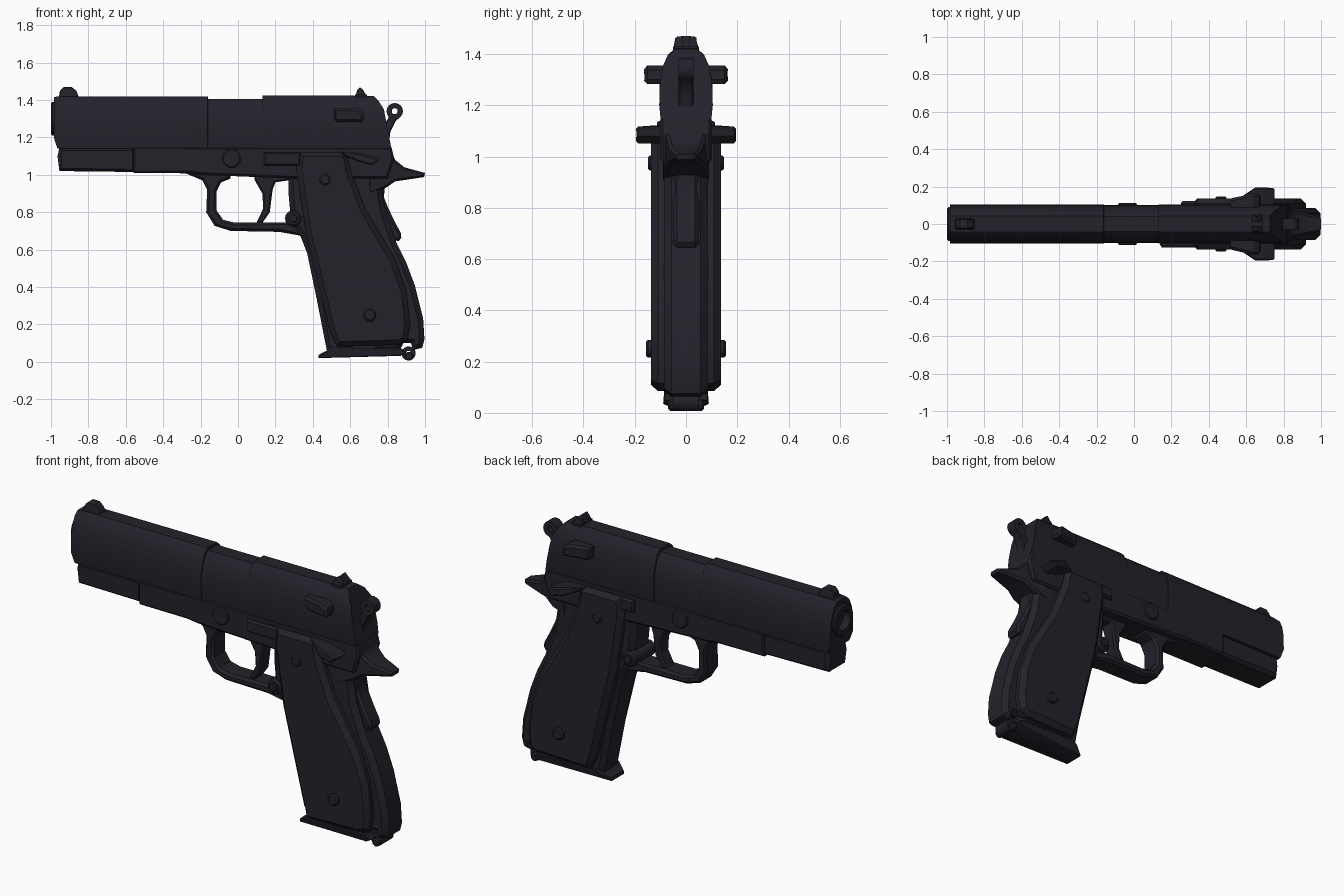
import bpy, bmesh, math
from mathutils import Matrix

if "Cube" in bpy.data.objects:
    bpy.data.objects.remove(bpy.data.objects["Cube"])

steel = bpy.data.materials.new("dark_gunmetal")
steel.diffuse_color = (0.017, 0.016, 0.024, 1)
steel.use_nodes = True
steel.node_tree.nodes["Principled BSDF"].inputs["Base Color"].default_value = steel.diffuse_color


def finish(name, bm, mirror=False):
    bmesh.ops.recalc_face_normals(bm, faces=bm.faces[:])
    me = bpy.data.meshes.new(name)
    bm.to_mesh(me)
    bm.free()
    ob = bpy.data.objects.new(name, me)
    bpy.context.collection.objects.link(ob)
    me.materials.append(steel)
    if mirror:
        m = ob.modifiers.new("mirror", 'MIRROR')
        m.use_axis = (False, True, False)
    bpy.ops.object.select_all(action='DESELECT')
    bpy.context.view_layer.objects.active = ob
    ob.select_set(True)
    bpy.ops.object.shade_smooth_by_angle(angle=math.radians(28))
    return ob


def prism(name, pts, w, y0=None, chamfer=0.0, mirror=False):
    """Side profile (x, z) extruded in y to half width w (number or function), with chamfered caps."""
    half = w if callable(w) else (lambda x, z: w)
    bm = bmesh.new()
    outer = [bm.verts.new((x, -(half(x, z) - chamfer), z)) for x, z in pts]
    inner = [bm.verts.new((x, half(x, z) - chamfer if y0 is None else -y0, z)) for x, z in pts]
    n = len(pts)
    for i in range(n):
        j = (i + 1) % n
        bm.faces.new((outer[i], outer[j], inner[j], inner[i]))
    caps = [bm.faces.new(outer)]
    back = bm.faces.new(inner[::-1])
    if y0 is None:
        caps.append(back)
    bmesh.ops.recalc_face_normals(bm, faces=bm.faces[:])
    if chamfer:
        bmesh.ops.inset_region(bm, faces=caps, thickness=chamfer, depth=chamfer)
    return finish(name, bm, mirror)


def loft(name, rings):
    bm = bmesh.new()
    vs = [[bm.verts.new(p) for p in r] for r in rings]
    n = len(vs[0])
    for a, b in zip(vs, vs[1:]):
        for i in range(n):
            j = (i + 1) % n
            bm.faces.new((a[i], a[j], b[j], b[i]))
    bm.faces.new(vs[0])
    bm.faces.new(vs[-1][::-1])
    return finish(name, bm)


def circle(cx, cz, r, n=16):
    return [(cx + r * math.cos(2 * math.pi * i / n), cz + r * math.sin(2 * math.pi * i / n)) for i in range(n)]


def rect(x0, x1, z0, z1):
    return [(x0, z0), (x1, z0), (x1, z1), (x0, z1)]


def ring(name, x, z, major, minor, width):
    """Eyelet whose hole runs along y."""
    bm = bmesh.new()
    n = 16
    prof = [(-minor, -width), (minor, -width), (minor, width), (-minor, width)]
    vs = []
    for i in range(n):
        a = 2 * math.pi * i / n
        vs.append([bm.verts.new((x + (major + r) * math.cos(a), y, z + (major + r) * math.sin(a))) for r, y in prof])
    for i in range(n):
        a, b = vs[i], vs[(i + 1) % n]
        for k in range(4):
            bm.faces.new((a[k], a[(k + 1) % 4], b[(k + 1) % 4], b[k]))
    return finish(name, bm)


# Slide: rounded section, lower top at the ejection port, slanted rear
side = [(0.098, 1.14), (0.104, 1.2), (0.102, 1.29), (0.09, 1.35), (0.07, 1.395), (0.042, 1.42)]


def section(xf, s=1.0):
    half = [(y * (1 - (1 - s) * 0.5), 1.14 + (z - 1.14) * s) for y, z in side]
    loop = half + [(-y, z) for y, z in reversed(half)]
    return [(xf(z), y, z) for y, z in loop]


def flat(x):
    return lambda z: x


def nose(z):
    return -0.985 if z > 1.19 else -0.965


def rear(z):
    return 0.82 - (z - 1.14) * 0.19 - max(0, z - 1.37) * 0.8


slide = loft("slide", [section(nose, 0.985), section(flat(-0.955)), section(flat(-0.162)),
                       section(flat(-0.16), 0.95), section(flat(0.13), 0.95),
                       section(flat(0.132), 1.01), section(flat(0.62), 1.01), section(rear)])

# Muzzle bushing with an open bore
MZ = 1.3


def tube(x, r):
    return [(x, y, z) for y, z in circle(0, MZ, r)]


cutter = loft("bore_cutter", [tube(-1.1, 0.06), tube(-0.85, 0.06)])
cutter.hide_render = True
cutter.hide_viewport = True
cut = slide.modifiers.new("bore", 'BOOLEAN')
cut.object = cutter
cut.operation = 'DIFFERENCE'
loft("muzzle_bushing", [tube(-0.96, 0.09), tube(-0.992, 0.09), tube(-1.0, 0.082),
                        tube(-1.0, 0.055), tube(-0.87, 0.052)])

# Frame and front dust cover
prism("dust_cover", [(-0.955, 1.145), (-0.965, 1.1), (-0.955, 1.02), (-0.55, 1.015), (-0.55, 1.145)], 0.092, chamfer=0.02)
prism("frame", [(-0.56, 1.148), (0.82, 1.148), (0.835, 1.09), (0.8, 0.98), (0.3, 0.98), (-0.2, 1.0), (-0.26, 1.008),
                (-0.56, 1.01)], 0.102, chamfer=0.012)

# Trigger guard and trigger
prism("trigger_guard", [(-.28, 1.008), (-.19, .97), (-.165, .92), (-.17, .80), (-.125, .727), (-.04, .70), (.22, .695),
                        (.36, .67), (.36, .745), (-.02, .745), (-.08, .76), (-.115, .81), (-.115, .91), (-.09, .96),
                        (-.04, .98), (-.04, 1.04), (-.28, 1.04)], 0.062, chamfer=0.014)
prism("trigger", [(.085, 1.0), (.09, .97), (.13, .9), (.135, .82), (.095, .735), (.125, .735), (.17, .80), (.185, .92),
                  (.2, .96), (.27, .97), (.27, 1.0)], 0.042, chamfer=0.01)

# Grip body with backstrap
prism("grip_body", [(.27, 1.06), (.27, .9), (.285, .74), (.335, .67), (.37, .58), (.42, .34), (.475, .06), (.86, .055),
                    (.885, .1), (.925, .1), (.935, .062), (.985, .075), (.997, .12), (.99, .23), (.945, .41),
                    (.9, .53), (.85, .63), (.79, .8), (.77, .92), (.8, 1.06)], 0.085, chamfer=0.028)

# Beavertail and grip safety, narrowing towards the rear
prism("beavertail", [(.7, 1.14), (.815, 1.13), (.84, 1.08), (.89, 1.04), (1.0, 1.01), (.995, .988), (.91, .975),
                     (.84, .965), (.79, .93), (.7, .9)],
      lambda x, z: 0.09 - max(0, x - 0.78) * 0.23, chamfer=0.012)
prism("grip_safety", [(.74, .95), (.785, .93), (.78, .88), (.80, .83), (.835, .755), (.87, .69), (.873, .665),
                      (.86, .645), (.82, .655), (.72, .7)], 0.05, chamfer=0.014)

# Grip panels and their screws
prism("grip_panel", [(.33, 1.12), (.58, 1.12), (.61, 1.0), (.65, .9), (.68, .82), (.75, .7), (.84, .55), (.9, .38),
                     (.92, .2), (.905, .115), (.86, .09), (.53, .085), (.495, .15), (.365, .68), (.312, 1.03)],
      0.137, y0=0.05, chamfer=0.028, mirror=True)
prism("upper_screw", circle(.465, .975, .03, 12), 0.148, y0=0.1, chamfer=0.008, mirror=True)
prism("lower_screw", circle(.705, .25, .034, 12), 0.157, y0=0.1, chamfer=0.008, mirror=True)

# Magazine base and lanyard loop
prism("magazine_base", [(.43, .02), (.87, .032), (.9, .05), (.87, .075), (.5, .085), (.475, .06), (.432, .038)],
      lambda x, z: 0.06 if x < 0.45 else 0.088, chamfer=0.006)
ring("lanyard_loop", .912, .045, .026, .012, .05)
prism("lanyard_pin", circle(.915, .031, .024, 10), 0.07, chamfer=0.008)

# Side controls
prism("slide_pin", circle(-.035, 1.088, .05, 20), 0.113, y0=0.08, chamfer=0.006, mirror=True)
prism("slide_stop", rect(.14, .335, 1.05, 1.12), 0.125, y0=0.08, chamfer=0.012)
prism("slide_stop_pad", [(x, z) for x, z in rect(.25, .335, 1.05, 1.12)], 0.122, y0=0.08, chamfer=0.012, mirror=True)
prism("magazine_release", circle(.295, .767, .044, 14), 0.1, chamfer=0.01)
prism("magazine_release_button", circle(.295, .767, .024, 12), 0.112, chamfer=0.005)
prism("safety_lever", [(.545, 1.122), (.65, 1.117), (.73, 1.095), (.75, 1.08), (.72, 1.052), (.65, 1.068), (.57, 1.1)],
      lambda x, z: min(0.195, 0.125 + (x - 0.545) * 0.7), y0=0.08, chamfer=0.008, mirror=True)
prism("slide_lug", [(.515, 1.295), (.53, 1.283), (.665, 1.283), (.675, 1.3), (.67, 1.335), (.64, 1.355), (.515, 1.355)],
      lambda x, z: 0.135 + min(0.03, (x - 0.515) * 0.3), y0=0.07, chamfer=0.014, mirror=True)

# Hammer with pierced spur
prism("hammer", [(.74, 1.16), (.805, 1.16), (.815, 1.23), (.845, 1.29), (.87, 1.31), (.85, 1.325), (.815, 1.325),
                 (.79, 1.28), (.74, 1.26)], 0.03, chamfer=0.006)
ring("hammer_spur", .838, 1.34, .03, .014, .03)

# Sights
prism("front_sight", [(-.96, 1.4), (-.952, 1.45), (-.93, 1.47), (-.89, 1.47), (-.865, 1.45), (-.845, 1.4)],
      lambda x, z: 0.034 if z < 1.42 else 0.024, chamfer=0.006)
prism("rear_sight_base", rect(.625, .69, 1.4, 1.43), 0.05, chamfer=0.004)
prism("rear_sight_post", [(.628, 1.42), (.638, 1.455), (.652, 1.468), (.668, 1.455), (.688, 1.42)],
      lambda x, z: 0.05 if z < 1.43 else 0.04, y0=0.014, chamfer=0.006, mirror=True)
